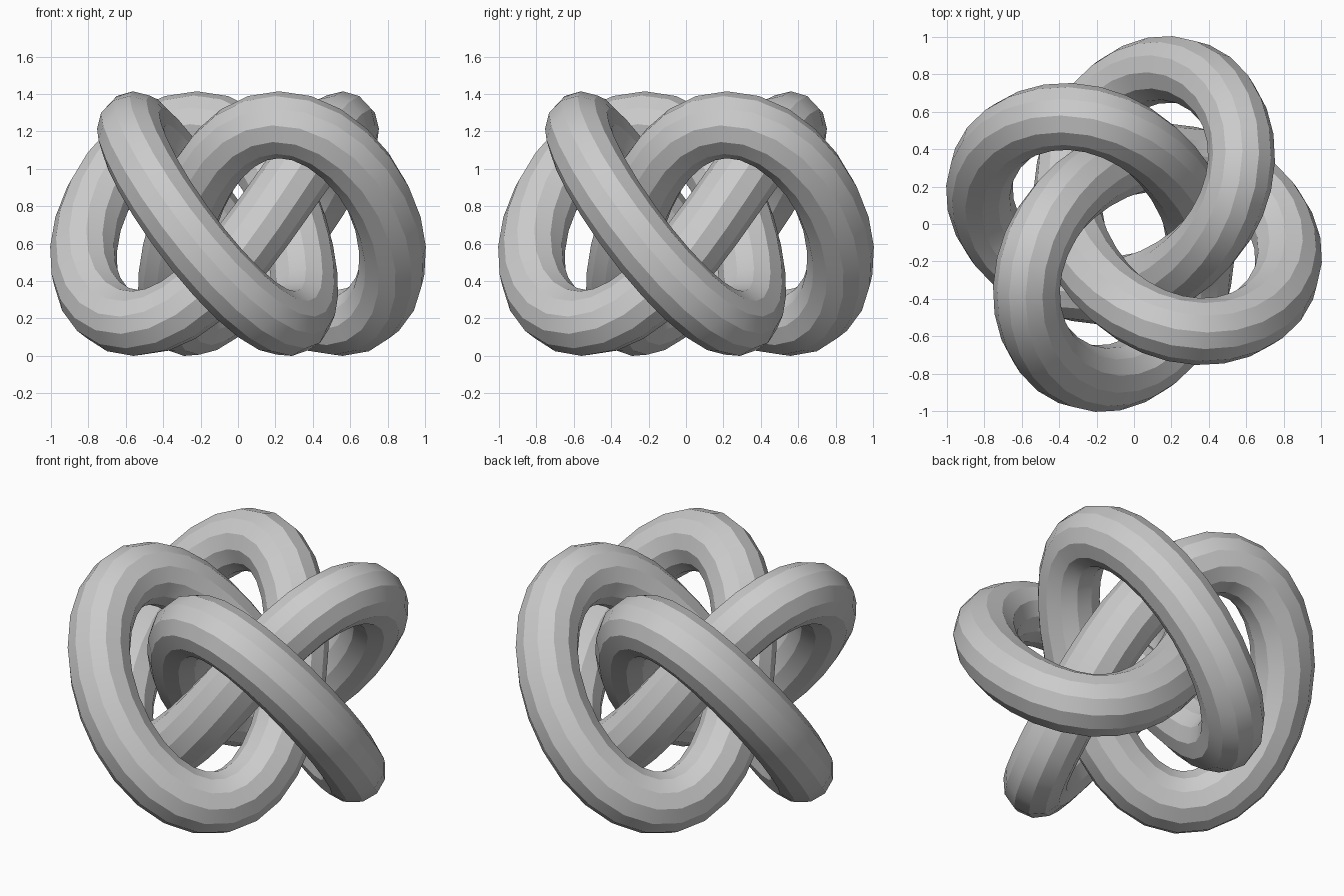
import bpy
import math

SEGMENTS = 96
TUBE = 0.179
MID_HEIGHT = 0.705
SWING = 0.53
TURN = math.radians(-21.5)

# (radius, turns) of the circular motions whose sum draws the knot in plan
MOTIONS = ((0.577, 3), (0.24, -1), (0.03, 7), (0.015, -5))


def knot_point(t):
    x = sum(r * math.cos(n * t + TURN) for r, n in MOTIONS)
    y = sum(r * math.sin(n * t + TURN) for r, n in MOTIONS)
    z = MID_HEIGHT - SWING * math.sin(4 * t)
    return x, y, z


cube = bpy.data.objects.get("Cube")
if cube:
    bpy.data.objects.remove(cube, do_unlink=True)

# Plain grey material
grey = bpy.data.materials.new("plain grey")
grey.use_nodes = True
colour = (0.6, 0.6, 0.6, 1)
grey.diffuse_color = colour
grey.node_tree.nodes["Principled BSDF"].inputs["Base Color"].default_value = colour

# Closed path of the knot, thickened to a twelve-sided tube
path = bpy.data.curves.new("knot_tube", "CURVE")
path.dimensions = "3D"
path.bevel_depth = TUBE
path.bevel_resolution = 4
spline = path.splines.new("POLY")
spline.points.add(SEGMENTS - 1)
for i, point in enumerate(spline.points):
    point.co = (*knot_point(math.tau * i / SEGMENTS), 1)
spline.use_cyclic_u = True
path.materials.append(grey)

knot = bpy.data.objects.new("knot_tube", path)
bpy.context.collection.objects.link(knot)

# Turn the tube into a mesh with soft shading and crisp inner bands
bpy.ops.object.select_all(action="DESELECT")
knot.select_set(True)
bpy.context.view_layer.objects.active = knot
bpy.ops.object.convert(target="MESH")
bpy.ops.object.shade_smooth_by_angle(angle=math.radians(29))
